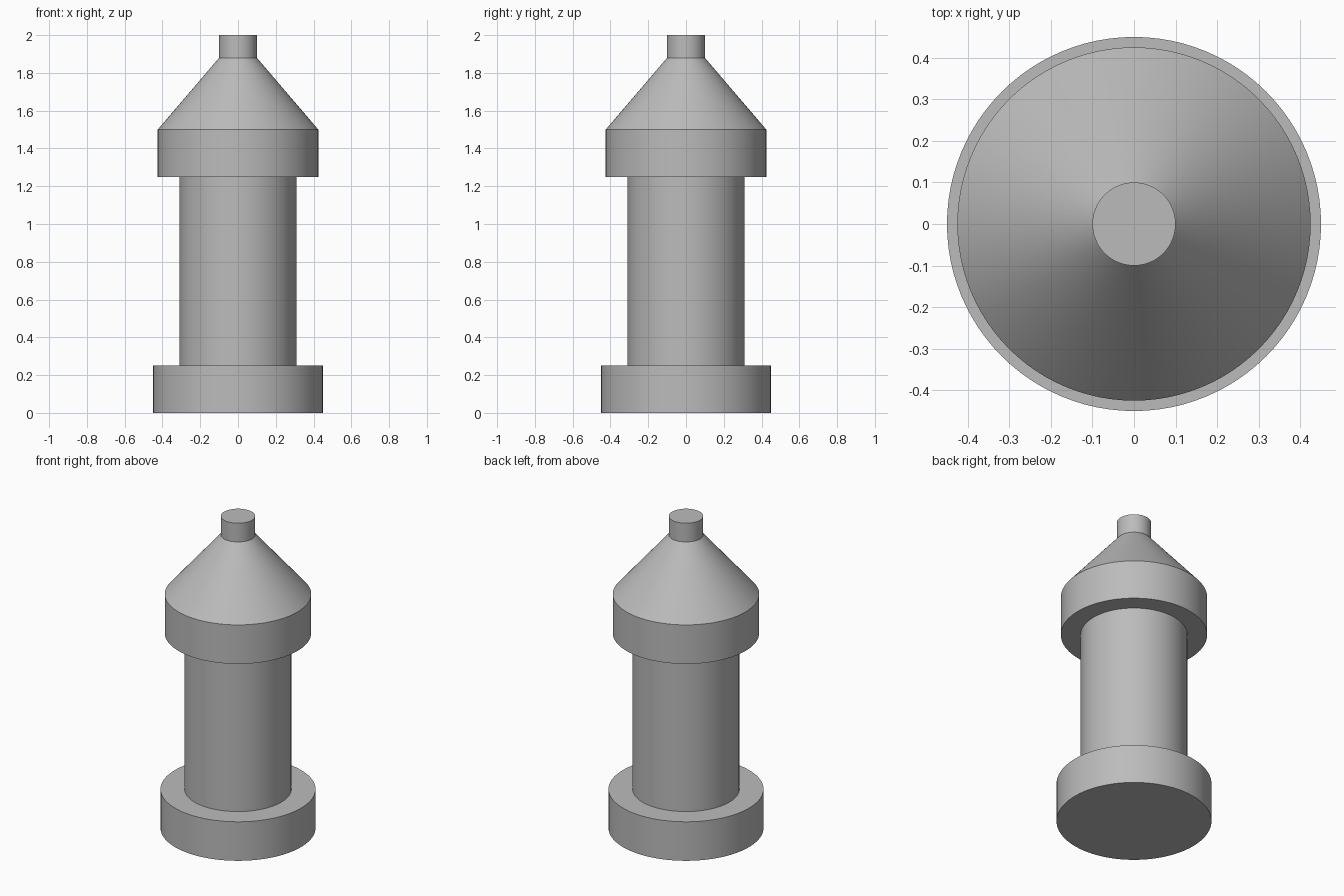
import bpy
import math

cube = bpy.data.objects.get("Cube")
if cube:
    bpy.data.objects.remove(cube, do_unlink=True)

grey = bpy.data.materials.new("plain grey")
grey.use_nodes = True
colour = (0.5, 0.5, 0.5, 1.0)
grey.diffuse_color = colour
grey.node_tree.nodes["Principled BSDF"].inputs["Base Color"].default_value = colour


def turned_part(name, bottom, top, radius, top_radius=None):
    """Round part standing between two heights, straight or tapered."""
    bpy.ops.mesh.primitive_cone_add(
        vertices=96,
        radius1=radius,
        radius2=radius if top_radius is None else top_radius,
        depth=top - bottom,
        location=(0, 0, (bottom + top) / 2),
    )
    part = bpy.context.object
    part.name = name
    part.data.materials.append(grey)
    bpy.ops.object.shade_smooth_by_angle(angle=math.radians(30))
    return part


# Foot and shaft
turned_part("base", 0, 0.25, 0.45)
turned_part("column", 0.25, 1.25, 0.31)

# Head with its tapered roof and tip
turned_part("collar", 1.25, 1.5, 0.425)
turned_part("cone_roof", 1.5, 1.88, 0.425, 0.1)
turned_part("tip", 1.88, 2.0, 0.1)
